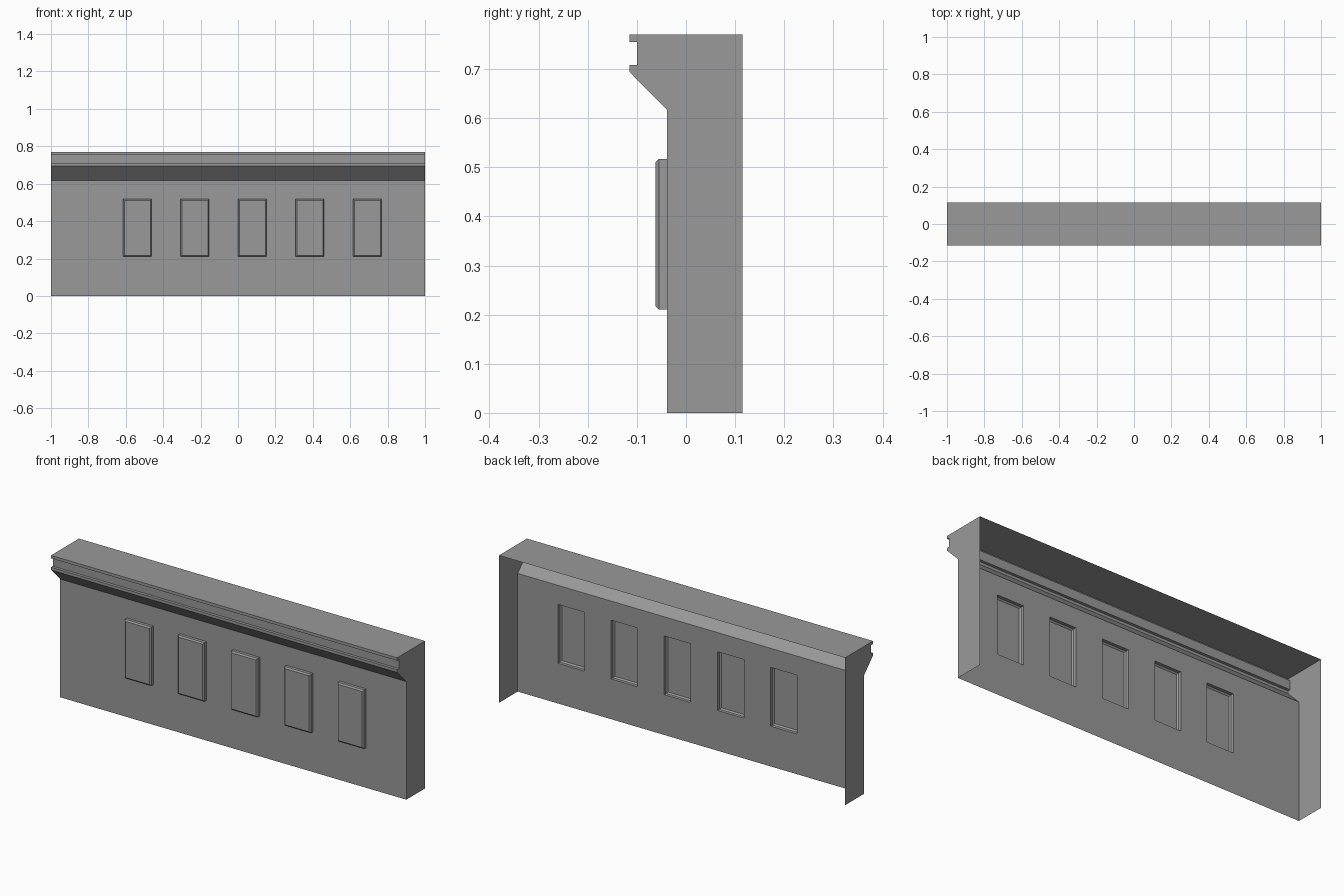
import bpy, bmesh

if "Cube" in bpy.data.objects:
    bpy.data.objects.remove(bpy.data.objects["Cube"])

PANEL_W, Z0, Z1, FRONT = 0.153, 0.21, 0.517, -0.039
lefts = [-0.615 + 0.3075 * i for i in range(5)]

# Dark grey stone
stone = bpy.data.materials.new("dark_stone")
stone.diffuse_color = (0.32, 0.32, 0.32, 1)
stone.use_nodes = True
stone.node_tree.nodes["Principled BSDF"].inputs["Base Color"].default_value = stone.diffuse_color


def finish(name, bm):
    mesh = bpy.data.meshes.new(name)
    bm.to_mesh(mesh)
    bm.free()
    mesh.materials.append(stone)
    obj = bpy.data.objects.new(name, mesh)
    bpy.context.collection.objects.link(obj)
    return obj


# Wall shell: one profile swept along x, open at back and bottom, with panel openings
profile = [(FRONT, 0), (FRONT, Z0), (FRONT, Z1), (FRONT, 0.617),
           (-0.115, 0.694), (-0.115, 0.708), (-0.1, 0.708), (-0.1, 0.755),
           (-0.115, 0.755), (-0.115, 0.77), (0.115, 0.77)]
xs = [-1.0] + [x for l in lefts for x in (l, l + PANEL_W)] + [1.0]
bm = bmesh.new()
rows = [[bm.verts.new((x, y, z)) for y, z in profile] for x in xs]
for i, (a, b) in enumerate(zip(rows, rows[1:])):
    for j in range(len(profile) - 1):
        if i % 2 == 1 and j == 1:
            continue  # panel opening
        bm.faces.new((a[j], b[j], b[j + 1], a[j + 1]))

# End caps
bm.faces.new(rows[0] + [bm.verts.new((-1, 0.115, 0))])
bm.faces.new((rows[-1] + [bm.verts.new((1, 0.115, 0))])[::-1])
finish("wall_with_cornice", bm)


# Raised panels: hollow behind, with chamfered front edges
def panel(left):
    bm = bmesh.new()
    rings = []
    for y, d in ((FRONT, 0), (-0.055, 0), (-0.062, 0.007)):
        x0, x1, z0, z1 = left + d, left + PANEL_W - d, Z0 + d, Z1 - d
        rings.append([bm.verts.new((x, y, z)) for x, z in
                      ((x0, z0), (x1, z0), (x1, z1), (x0, z1))])
    for a, b in zip(rings, rings[1:]):
        for i in range(4):
            k = (i + 1) % 4
            bm.faces.new((a[i], a[k], b[k], b[i]))
    bm.faces.new(rings[-1])
    finish("raised_panel", bm)


for left in lefts:
    panel(left)
